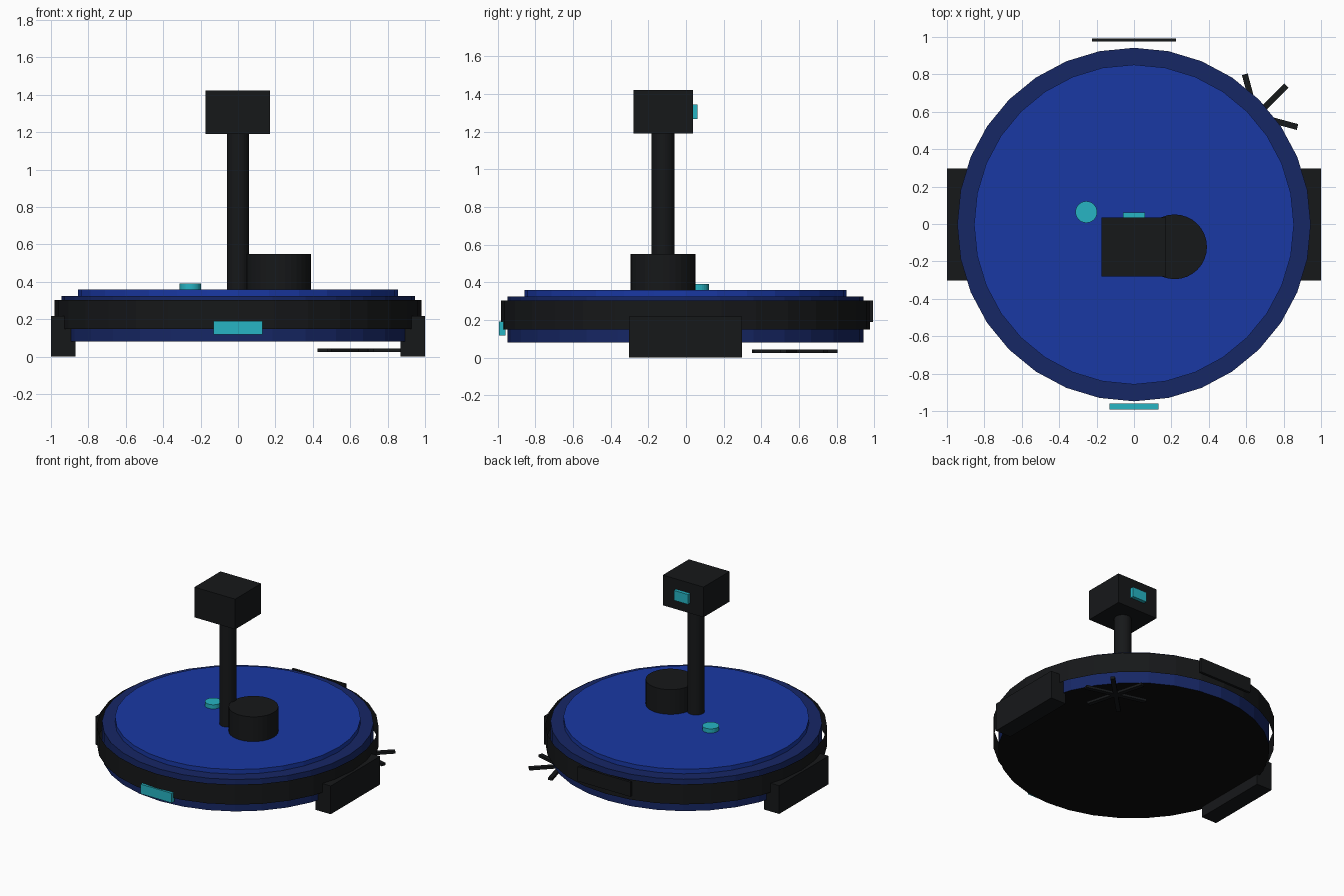
import bpy, math

if "Cube" in bpy.data.objects:
    bpy.data.objects.remove(bpy.data.objects["Cube"])

SIDES = 32


def material(name, rgb):
    m = bpy.data.materials.new(name)
    m.diffuse_color = (*rgb, 1)
    m.use_nodes = True
    m.node_tree.nodes["Principled BSDF"].inputs["Base Color"].default_value = m.diffuse_color
    return m


BLACK = material("black", (0.008, 0.009, 0.010))
BASE = material("underside_black", (0.004, 0.004, 0.004))
BLUE = material("blue", (0.010, 0.040, 0.37))
NAVY = material("navy", (0.008, 0.020, 0.13))
TEAL = material("teal", (0.02, 0.46, 0.55))


def finish(name, mat):
    ob = bpy.context.object
    ob.name = name
    ob.data.materials.append(mat)
    return ob


def cylinder(name, mat, x, y, r, z0, z1, fill='NGON', sides=SIDES):
    bpy.ops.mesh.primitive_cylinder_add(vertices=sides, radius=r, depth=z1 - z0,
                                        location=(x, y, (z0 + z1) / 2), end_fill_type=fill)
    return finish(name, mat)


def box(name, mat, xr, yr, zr, turn=0):
    lo, hi = zip(xr, yr, zr)
    bpy.ops.mesh.primitive_cube_add(size=1, location=[(a + b) / 2 for a, b in zip(lo, hi)],
                                    rotation=(0, 0, turn))
    ob = finish(name, mat)
    ob.scale = [b - a for a, b in zip(lo, hi)]
    return ob


# Round body with a dark underside
body = cylinder("body", NAVY, 0, -0.003, 0.945, 0.08, 0.325)
body.data.materials.append(BASE)
for p in body.data.polygons:
    if p.normal.z < -0.5:
        p.material_index = 1
cylinder("top_plate", BLUE, 0, -0.003, 0.855, 0.32, 0.36)

# Open bumper band standing clear of the body
cylinder("bumper_band", BLACK, 0, -0.003, 0.98, 0.148, 0.302, fill='NOTHING')

# Bumper panels front and back
box("front_sensor", TEAL, (-0.132, 0.132), (-0.993, -0.96), (0.118, 0.192))
box("back_panel", BLACK, (-0.225, 0.225), (0.975, 0.993), (0.19, 0.302))

# Side wheel blocks
for side, s in (("left", -1), ("right", 1)):
    box(side + "_wheel", BLACK, sorted((s * 0.87, s)), (-0.303, 0.297), (0, 0.217))

# Turret and button on the top
cylinder("turret", BLACK, 0.217, -0.122, 0.173, 0.355, 0.55)
cylinder("button", TEAL, -0.255, 0.064, 0.058, 0.355, 0.392)

# Camera mast
cylinder("mast", BLACK, 0, -0.122, 0.06, 0.355, 1.2)
box("camera_head", BLACK, (-0.174, 0.172), (-0.28, 0.036), (1.19, 1.422))
box("camera_lens", TEAL, (-0.06, 0.06), (0.03, 0.062), (1.268, 1.344))

# Six-armed side brush made of three crossing bars
bx, by = 0.652, 0.578
for i in range(3):
    box(f"brush_bar_{i + 1}", BLACK, (bx - 0.23, bx + 0.23), (by - 0.016, by + 0.016),
        (0.025, 0.044), turn=math.radians(45 + 60 * i))
